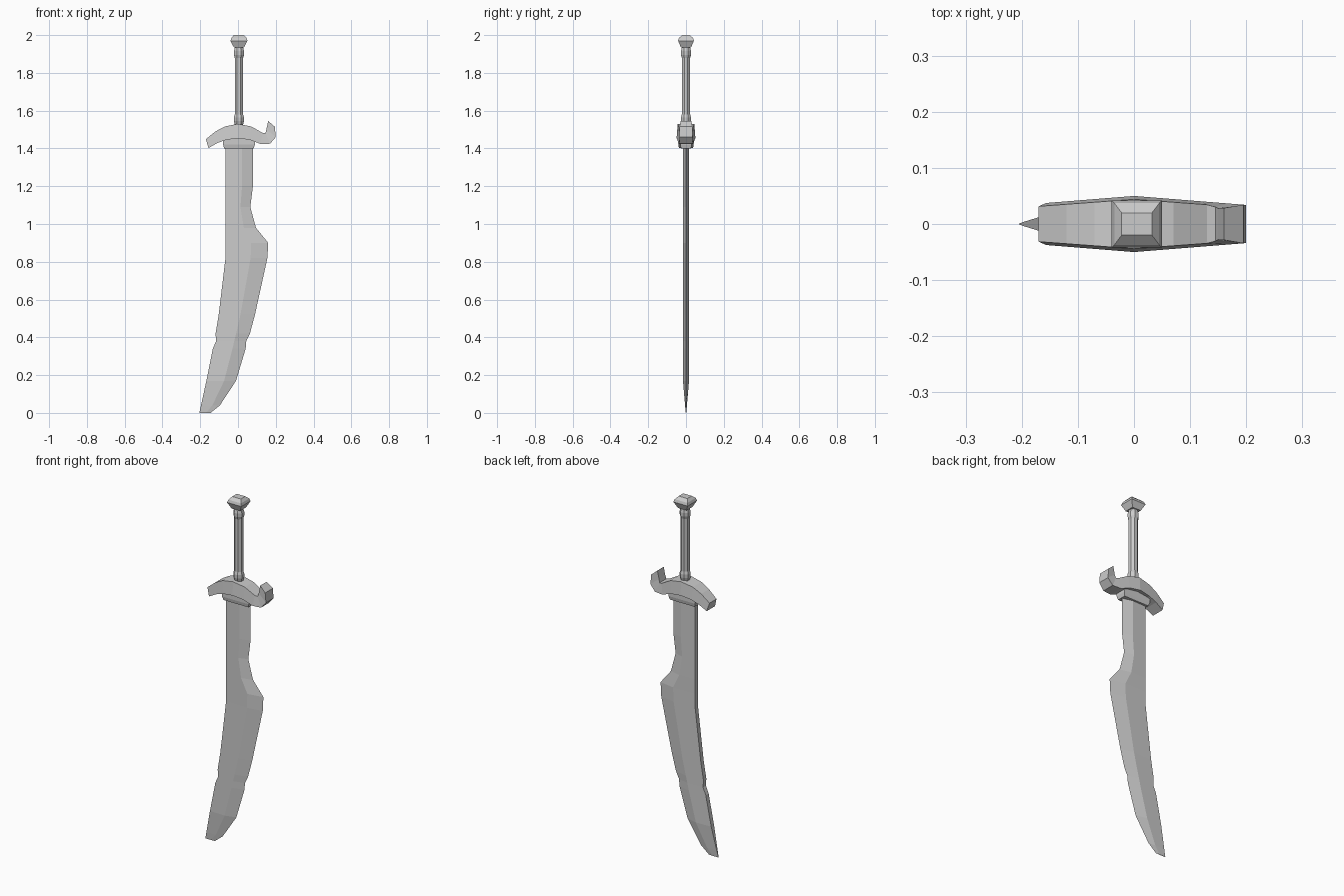
import bpy
import bmesh
from math import cos, sin, pi

cube = bpy.data.objects.get("Cube")
if cube:
    bpy.data.objects.remove(cube, do_unlink=True)

STEEL_COLOUR = (0.6, 0.6, 0.6, 1)
steel = bpy.data.materials.new("grey_steel")
steel.use_nodes = True
steel.diffuse_color = STEEL_COLOUR
shader = steel.node_tree.nodes["Principled BSDF"]
shader.inputs["Base Color"].default_value = STEEL_COLOUR


def loft(name, rings):
    """Skin a closed solid through rings of equal point count, capping both ends."""
    bm = bmesh.new()
    rows = [[bm.verts.new(point) for point in ring] for ring in rings]
    for lower, upper in zip(rows, rows[1:]):
        for i in range(len(lower)):
            bm.faces.new((lower[i - 1], lower[i], upper[i], upper[i - 1]))
    bm.faces.new(rows[0])
    bm.faces.new(rows[-1])
    bmesh.ops.recalc_face_normals(bm, faces=bm.faces)
    mesh = bpy.data.meshes.new(name)
    bm.to_mesh(mesh)
    bm.free()
    mesh.materials.append(steel)
    bpy.context.collection.objects.link(bpy.data.objects.new(name, mesh))


def box_ring(half_x, half_y, z):
    """Level rectangle around the handle axis."""
    return [(AXIS_X - half_x, -half_y, z), (AXIS_X + half_x, -half_y, z),
            (AXIS_X + half_x, half_y, z), (AXIS_X - half_x, half_y, z)]


def octagon_ring(radius, z):
    """Level octagon around the handle axis."""
    angles = [(i + 0.5) * pi / 4 for i in range(8)]
    return [(AXIS_X + radius * cos(a), radius * sin(a), z) for a in angles]


def blade_ring(z, width, notch=0):
    """Flat spine, ridge on each side and a sharp edge; the spine sweeps back below the shoulder."""
    sweep = max(0, 1 - z / SWEEP_TOP) ** 1.4
    spine = notch - 0.065 - 0.14 * sweep
    ridge = spine + 0.6 * width
    thick = min(0.016, 0.001 + z / 10)
    back = 0.8 * thick
    return [(spine, -back, z), (ridge, -thick, z), (spine + width, 0, z),
            (ridge, thick, z), (spine, back, z)]


def belly_width(z):
    """Width of the lower blade, rounded off at the tip."""
    return min(0.06 + z, 0.14 + z / 10)


def guard_ring(top_x, top_z, low_x, low_z):
    """Cross-section of the guard, narrower at its top and towards its ends."""
    half = 0.05 - 0.08 * abs(low_x)
    top_half = half - 0.006
    return [(top_x, -top_half, top_z), (low_x, -half, low_z),
            (low_x, half, low_z), (top_x, top_half, top_z)]


AXIS_X = 0.005
SWEEP_TOP = 0.85

# Blade: swept belly with a nick in the spine, then shoulder and neck
blade = [blade_ring(z, belly_width(z)) for z in (0, 0.04, 0.17, 0.34)]
blade.append(blade_ring(0.38, 0.16, notch=0.01))
blade += [blade_ring(z, belly_width(z)) for z in (0.42, 0.52, 0.82)]
blade += [blade_ring(z, width) for z, width in
          ((0.9, 0.225), (0.98, 0.16), (1.09, 0.13), (1.2, 0.144), (1.44, 0.144))]
loft("blade", blade)

# Collar where the blade enters the guard
loft("blade_collar", [box_ring(0.078, 0.026, 1.4),
                      box_ring(0.084, 0.03, 1.42),
                      box_ring(0.084, 0.03, 1.46)])

# Guard: a drooping arch, then a hook turned up on the left end
guard = []
for x in (-0.17, -0.12, -0.07, 0, 0.07, 0.13):
    drop = x * x
    top = 1.53 - 2.8 * drop
    guard.append(guard_ring(x, top, 0.92 * x, top - 0.076 + drop))
guard += [guard_ring(0.145, 1.48, 0.17, 1.425),
          guard_ring(0.15, 1.5, 0.2, 1.46),
          guard_ring(0.16, 1.545, 0.195, 1.515)]
loft("guard", guard)

# Eight-sided grip, mirrored about its middle, swelling near both ends
half_grip = [(0.21, 0.022), (0.185, 0.029), (0.165, 0.029), (0.15, 0.024)]
grip = [octagon_ring(radius, 1.73 - rise) for rise, radius in half_grip]
grip += [octagon_ring(radius, 1.73 + rise) for rise, radius in reversed(half_grip)]
loft("grip", grip)

# Faceted pommel
loft("pommel", [box_ring(0.027, 0.027, 1.935),
                box_ring(0.045, 0.042, 1.97),
                box_ring(0.04, 0.037, 1.985),
                box_ring(0.027, 0.02, 2)])
